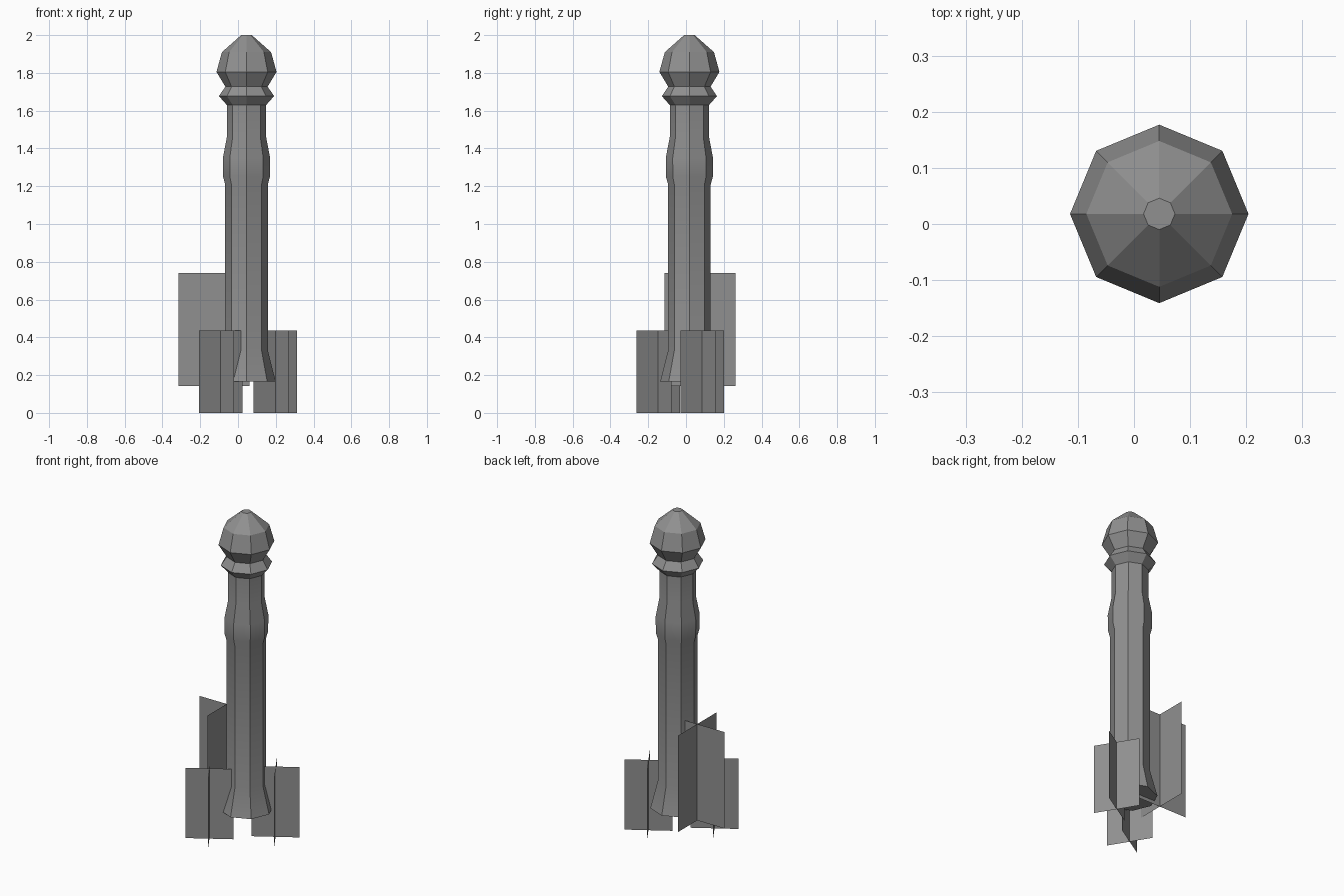
import bpy
import bmesh
from math import cos, sin, pi, radians
from mathutils import Vector

cube = bpy.data.objects.get("Cube")
if cube:
    bpy.data.objects.remove(cube, do_unlink=True)

# Single stone grey
grey = bpy.data.materials.new("stone grey")
grey.use_nodes = True
colour = (0.28, 0.28, 0.28, 1)
grey.diffuse_color = colour
grey.node_tree.nodes["Principled BSDF"].inputs["Base Color"].default_value = colour


def add_object(name, bm):
    mesh = bpy.data.meshes.new(name)
    bm.to_mesh(mesh)
    bm.free()
    mesh.materials.append(grey)
    obj = bpy.data.objects.new(name, mesh)
    bpy.context.collection.objects.link(obj)
    return obj


def lathe(name, profile, centre, sides=8):
    """Closed faceted column from (radius, height) pairs, bottom to top."""
    bm = bmesh.new()
    rings = []
    for r, z in profile:
        angles = [2 * pi * i / sides for i in range(sides)]
        rings.append([bm.verts.new((centre[0] + r * cos(a), centre[1] + r * sin(a), z))
                      for a in angles])
    for low, high in zip(rings, rings[1:]):
        for i in range(sides):
            j = (i + 1) % sides
            bm.faces.new((low[i], low[j], high[j], high[i]))
    bm.faces.new(rings[-1])
    bm.faces.new(rings[0][::-1])
    return add_object(name, bm)


def crossed_cards(name, centre, half_width, z0, z1, turn):
    """Two upright sheets crossing at right angles."""
    bm = bmesh.new()
    middle = Vector((*centre, 0))
    for a in (turn, turn + pi / 2):
        side = Vector((cos(a), sin(a), 0)) * half_width
        corners = [(-1, z0), (1, z0), (1, z1), (-1, z1)]
        bm.faces.new([bm.verts.new(middle + side * s + Vector((0, 0, z)))
                      for s, z in corners])
    return add_object(name, bm)


# Post: flared foot, shaft, swollen grip, collar and domed head
post = lathe("post", [
    (0.155, 0.165), (0.113, 0.33), (0.113, 1.21), (0.124, 1.25),
    (0.125, 1.35), (0.104, 1.46), (0.104, 1.63), (0.146, 1.677),
    (0.112, 1.727), (0.159, 1.805), (0.13, 1.91), (0.028, 2.0),
], (0.045, 0.018))
bpy.ops.object.select_all(action="DESELECT")
bpy.context.view_layer.objects.active = post
post.select_set(True)
bpy.ops.object.shade_smooth_by_angle(angle=radians(30))

# Crossed sheets around the foot
crossed_cards("front_right_sheets", (-0.092, -0.148), 0.135, 0, 0.435, radians(31.5))
crossed_cards("left_sheets", (0.198, 0.085), 0.135, 0, 0.435, radians(31.5))
crossed_cards("back_tall_sheets", (-0.128, 0.073), 0.188, 0.143, 0.74, 0)
